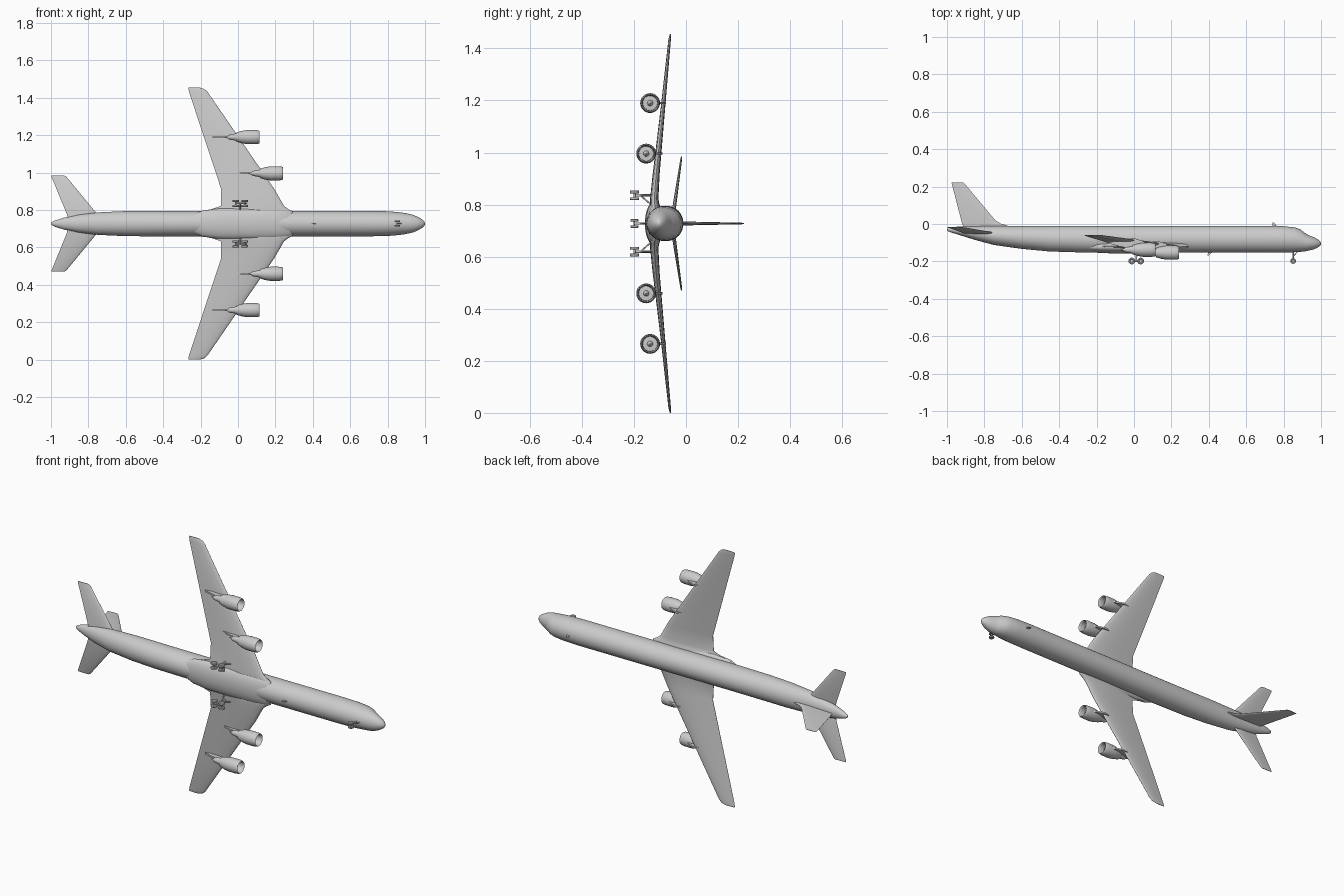
import bpy, bmesh, math
from mathutils import Vector

if "Cube" in bpy.data.objects:
    bpy.data.objects.remove(bpy.data.objects["Cube"])

# The airliner lies on its side: nose +x, its top towards +y, wings along z
MID = 0.7275
grey = bpy.data.materials.new("light_grey")
grey.diffuse_color = (0.6, 0.6, 0.6, 1)
grey.use_nodes = True
grey.node_tree.nodes["Principled BSDF"].inputs["Base Color"].default_value = grey.diffuse_color


def finish(name, bm):
    bmesh.ops.recalc_face_normals(bm, faces=bm.faces)
    mesh = bpy.data.meshes.new(name)
    bm.to_mesh(mesh)
    bm.free()
    mesh.materials.append(grey)
    ob = bpy.data.objects.new(name, mesh)
    bpy.context.collection.objects.link(ob)
    return ob


def loft(name, rings):
    """Skin a list of equal-length closed rings and cap both ends."""
    bm = bmesh.new()
    loops = [[bm.verts.new(p) for p in ring] for ring in rings]
    n = len(loops[0])
    for a, b in zip(loops, loops[1:]):
        for i in range(n):
            j = (i + 1) % n
            bm.faces.new((a[i], a[j], b[j], b[i]))
    bm.faces.new(loops[0])
    bm.faces.new(loops[-1])
    return finish(name, bm)


def ellipse(x, top, bottom, half, n=40):
    cy, ry = (top + bottom) / 2, (top - bottom) / 2
    return [(x, cy + ry * math.cos(2 * math.pi * i / n),
             MID + half * math.sin(2 * math.pi * i / n)) for i in range(n)]


# Aerofoil outline: (fraction of chord, fraction of half thickness)
UPPER = [(0, 0), (.012, .3), (.05, .6), (.15, .88), (.35, 1), (.65, .68), (1, .06)]
FOIL = UPPER + [(u, -v) for u, v in reversed(UPPER[1:])]


def surface(name, stations, side):
    """Stations: span, leading x, trailing x, height, thickness."""
    loft(name, [[(le + (te - le) * u, y + v * t / 2, MID + side * s) for u, v in FOIL]
                for s, le, te, y, t in stations])


def rod(name, p, q, r, n=12):
    p, q = Vector(p), Vector(q)
    bm = bmesh.new()
    bmesh.ops.create_cone(bm, cap_ends=True, segments=n, radius1=r, radius2=r,
                          depth=(q - p).length)
    bm.transform(Vector((0, 0, 1)).rotation_difference(q - p).to_matrix().to_4x4())
    bmesh.ops.translate(bm, verts=bm.verts, vec=(p + q) / 2)
    return finish(name, bm)


def plate(name, outline, z, thick):
    """Flat side profile in x and y, with thickness along z."""
    return loft(name, [[(x, y, z + d) for x, y in outline] for d in (-thick / 2, thick / 2)])


def wheel(name, x, y, z, r, width):
    h = width / 2
    prof = [(-h * .6, r * .45), (-h, r * .6), (-h, r * .88), (-h * .7, r),
            (h * .7, r), (h, r * .88), (h, r * .6), (h * .6, r * .45)]
    loft(name, [[(x + k * math.cos(math.tau * i / 20), y + k * math.sin(math.tau * i / 20), z + d)
                 for i in range(20)] for d, k in prof])


# Fuselage: x, top, bottom, half width
loft("fuselage", [ellipse(*s) for s in [
    (1.0, -.101, -.109, .004), (.995, -.093, -.116, .013), (.983, -.082, -.126, .024),
    (.96, -.070, -.136, .037), (.935, -.060, -.142, .047), (.915, -.049, -.146, .052),
    (.89, -.029, -.149, .057), (.86, -.018, -.151, .061), (.80, -.012, -.153, .066),
    (.70, -.010, -.153, .068), (.25, -.010, -.153, .068), (-.25, -.010, -.153, .068),
    (-.45, -.010, -.147, .068), (-.60, -.010, -.133, .067), (-.75, -.011, -.112, .060),
    (-.85, -.012, -.085, .048), (-.93, -.014, -.060, .032), (-.975, -.016, -.046, .018),
    (-.993, -.019, -.039, .010), (-1.0, -.025, -.033, .004)]])

# Belly fairing that blends the wing roots into the body
loft("belly_fairing", [ellipse(*s) for s in [
    (.30, -.100, -.130, .050), (.27, -.092, -.146, .073), (.20, -.088, -.155, .080),
    (.05, -.088, -.158, .083), (-.10, -.088, -.158, .081), (-.19, -.092, -.154, .070),
    (-.26, -.105, -.142, .040)]])

# Vertical fin with a curved dorsal fillet
FIN = [(-.035, -.64, -.90, .012), (-.010, -.675, -.914, .014), (.002, -.712, -.919, .014),
       (.02, -.742, -.924, .014), (.215, -.905, -.974, .006), (.222, -.913, -.975, .003)]
loft("tail_fin", [[(le + (te - le) * u, y, MID + v * t / 2) for u, v in FOIL]
                  for y, le, te, t in FIN])

# Engine section: distance behind the lip, radius (inlet, cowl, nozzle, plug)
ENGINE = [(.018, .001), (.026, .007), (.036, .011), (.037, .028), (.012, .029), (.002, .031),
          (0, .033), (.006, .036), (.025, .038), (.065, .038), (.095, .033), (.122, .025),
          (.122, .020), (.165, .012), (.165, .008), (.185, .002)]
# Pylon profile relative to the lip on the engine axis
PYLON = [(-.045, .034), (-.075, .050), (-.11, .061), (-.125, .062), (-.16, .054), (-.25, .040),
         (-.25, .034), (-.19, .018), (-.14, .008), (-.09, .020)]

for side, label in ((1, "left"), (-1, "right")):
    # Main wing with root fillet and slight dihedral
    surface(label + "_wing", [
        (.03, .30, -.24, -.118, .044), (.066, .29, -.20, -.119, .040),
        (.078, .268, -.14, -.121, .036), (.095, .246, -.09, -.122, .032),
        (.185, .194, -.09, -.115, .027), (.45, .012, -.178, -.088, .017),
        (.705, -.163, -.262, -.063, .010), (.720, -.180, -.265, -.061, .007),
        (.7275, -.205, -.265, -.060, .003)], side)
    # Horizontal stabiliser
    surface(label + "_stabiliser", [
        (.0, -.70, -.905, -.052, .016), (.05, -.752, -.915, -.047, .015),
        (.25, -.917, -.997, -.018, .007), (.257, -.928, -.998, -.017, .003)], side)

    # Engines and pylons
    for place, s, front, axis in (("inner", .2685, .24, -.153), ("outer", .4625, .115, -.138)):
        z = MID + side * s
        loft(f"{label}_{place}_engine",
             [[(front - d, axis + r * math.cos(math.tau * i / 32), z + r * math.sin(math.tau * i / 32))
               for i in range(32)] for d, r in ENGINE])
        plate(f"{label}_{place}_pylon", [(front + x, axis + y) for x, y in PYLON], z, .009)

    # Main landing gear: four-wheel bogie, strut and braces
    z, x0, y0 = MID + side * .108, .012, -.198
    for dx in (-.024, .024):
        rod(label + "_gear_axle", (x0 + dx, y0, z - .016), (x0 + dx, y0, z + .016), .004)
        for dz in (-.013, .013):
            wheel(label + "_gear_wheel", x0 + dx, y0, z + dz, .018, .011)
    rod(label + "_gear_beam", (x0 - .024, y0, z), (x0 + .024, y0, z), .004)
    rod(label + "_gear_strut", (x0, y0, z), (x0, -.115, z), .005)
    rod(label + "_gear_side_brace", (x0, -.175, z), (x0, -.135, z - side * .035), .003)
    rod(label + "_gear_drag_brace", (x0, -.175, z), (x0 + .04, -.125, z), .003)

    # Nose wheel of this side
    wheel("nose_wheel", .851, -.198, MID + side * .012, .015, .009)

# Nose gear leg
rod("nose_gear_axle", (.851, -.198, MID - .013), (.851, -.198, MID + .013), .003)
rod("nose_gear_strut", (.851, -.198, MID), (.851, -.14, MID), .004)
rod("nose_gear_brace", (.851, -.175, MID), (.88, -.14, MID), .0025)

# Small blade aerials above and below the body
plate("top_aerial", [(.765, -.014), (.748, .008), (.740, .008), (.742, -.014)], MID, .004)
plate("belly_aerial", [(.42, -.150), (.40, -.168), (.392, -.168), (.397, -.150)], MID, .004)

# Smooth shading with sharp edges kept
bpy.ops.object.select_all(action='SELECT')
bpy.context.view_layer.objects.active = bpy.context.selected_objects[0]
bpy.ops.object.shade_smooth_by_angle(angle=math.radians(35))
